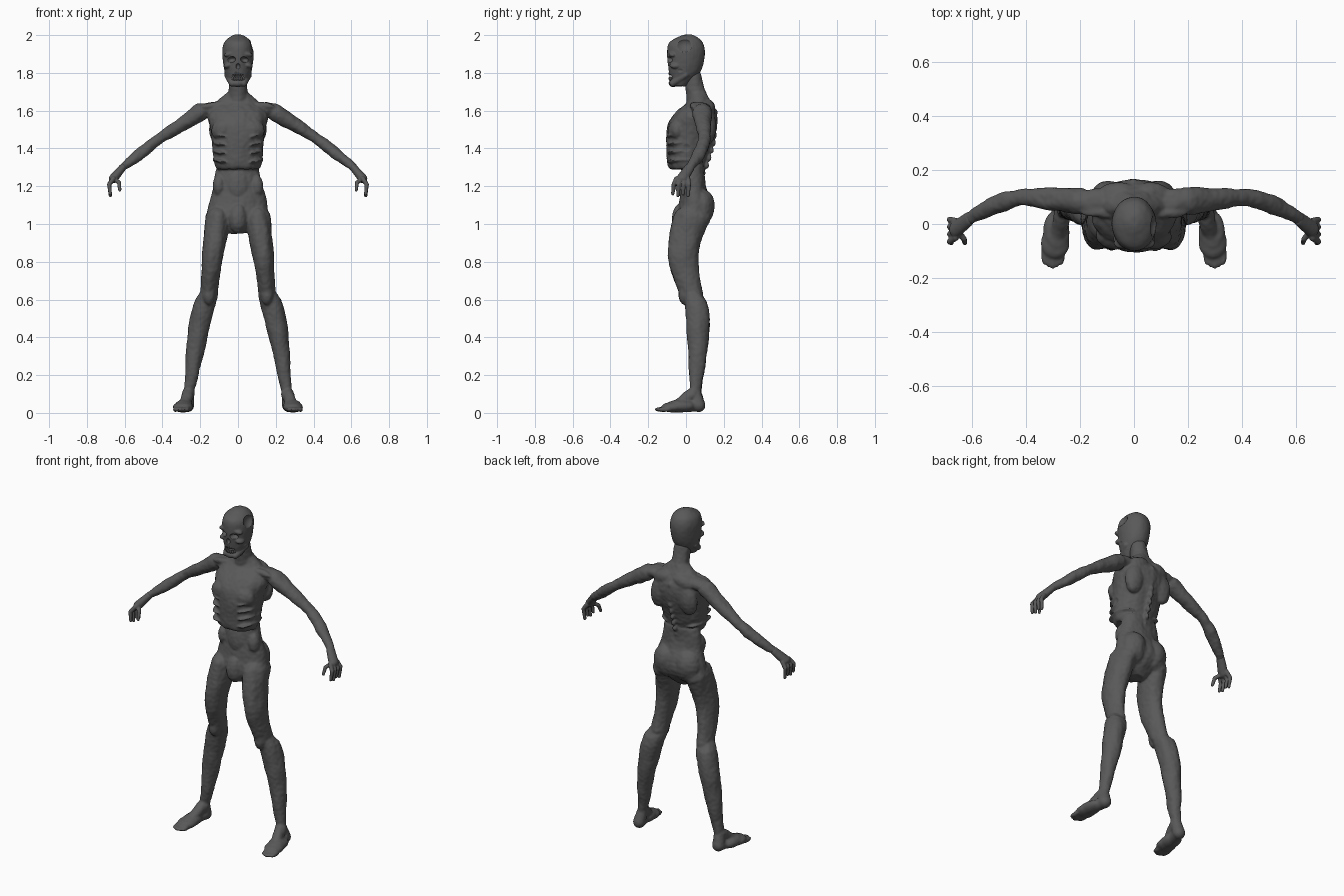
import bpy, bmesh, math
from mathutils import Vector, Matrix, noise

cube = bpy.data.objects.get("Cube")
if cube:
    bpy.data.objects.remove(cube)

skin = bpy.data.materials.new("dark grey flesh")
skin.use_nodes = True
grey = (0.1, 0.1, 0.1, 1)
skin.diffuse_color = grey
skin.node_tree.nodes["Principled BSDF"].inputs["Base Color"].default_value = grey


def blob(bm, centre, size, tilt=0):
    """Ellipsoid, tilted in the frontal plane."""
    matrix = (Matrix.Translation(centre) @ Matrix.Rotation(tilt, 4, "Y")
              @ Matrix.Diagonal((*size, 1)))
    bmesh.ops.create_uvsphere(bm, u_segments=20, v_segments=12, radius=1, matrix=matrix)


def skin_rings(bm, rings):
    """Close a stack of equal point rings into a solid."""
    loops = [[bm.verts.new(point) for point in ring] for ring in rings]
    for lower, upper in zip(loops, loops[1:]):
        for k in range(len(lower)):
            bm.faces.new((lower[k - 1], lower[k], upper[k], upper[k - 1]))
    bm.faces.new(loops[0])
    bm.faces.new(loops[-1])


def ellipse(centre, wide, deep, sides=32):
    angles = [math.tau * k / sides for k in range(sides)]
    return [centre + wide * math.cos(a) + deep * math.sin(a) for a in angles]


def limb(bm, start, end, thick, thin, bulge=0, deep=1, bow=(0, 0, 0), peak=1):
    """Tapering limb with round ends; its muscle swells and bows along its length."""
    axis = (end - start).normalized()
    across = axis.cross(Vector((0, 1, 0))).normalized()
    back = across.cross(axis)
    rings = []
    steps = 14
    for k in range(steps + 1):
        t = k / steps
        swell = math.sin(math.pi * t ** peak)
        radius = thick + (thin - thick) * t + bulge * swell
        centre = start.lerp(end, t) + Vector(bow) * swell
        rings.append(ellipse(centre, across * radius, back * radius * deep))
    skin_rings(bm, rings)
    for joint, radius in ((start, thick), (end, thin)):
        blob(bm, joint, (radius, radius * deep, radius))


def trunk(bm, rows, steps=5):
    """Smooth upright form; each row is height, depth position, half width, half depth."""
    rows = [Vector(row) for row in rows]
    padded = [rows[0], *rows, rows[-1]]
    rings = []
    for before, low, high, after in zip(padded, padded[1:], padded[2:], padded[3:]):
        for k in range(steps + 1):
            t = k / steps
            ease = t * (1 - t) / 2
            row = low.lerp(high, t) + ease * ((1 - t) * (high - before - 2 * (high - low))
                                              - t * (after - low - 2 * (high - low)))
            if k or low is rows[0]:
                z, y, wide, deep = row
                rings.append(ellipse(Vector((0, y, z)), Vector((wide, 0, 0)), Vector((0, deep, 0))))
    skin_rings(bm, rings)


def mirror(bm):
    """Copy everything built so far to the other side."""
    copy = bmesh.ops.duplicate(bm, geom=bm.verts[:] + bm.edges[:] + bm.faces[:])
    for item in copy["geom"]:
        if isinstance(item, bmesh.types.BMVert):
            item.co.x = -item.co.x


def make_object(name, bm):
    bmesh.ops.recalc_face_normals(bm, faces=bm.faces)
    mesh = bpy.data.meshes.new(name)
    bm.to_mesh(mesh)
    bm.free()
    mesh.materials.append(skin)
    mesh.shade_smooth()
    ob = bpy.data.objects.new(name, mesh)
    bpy.context.collection.objects.link(ob)
    return ob


def fuse(ob, voxel, softness, gnarl, cutter=None):
    """Merge the volumes, carve the hollows, soften, then roughen the flesh."""
    remesh = ob.modifiers.new("fuse", "REMESH")
    remesh.mode, remesh.voxel_size = "VOXEL", voxel
    if cutter:
        carve = ob.modifiers.new("carve", "BOOLEAN")
        carve.operation, carve.object, carve.solver = "DIFFERENCE", cutter, "EXACT"
    soften = ob.modifiers.new("soften", "SMOOTH")
    soften.factor, soften.iterations = 0.5, softness
    bpy.context.view_layer.update()
    mesh = bpy.data.meshes.new_from_object(ob.evaluated_get(bpy.context.evaluated_depsgraph_get()))
    ob.modifiers.clear()
    ob.data = mesh
    mesh.materials.clear()
    mesh.materials.append(skin)
    normals = [vert.normal.copy() for vert in mesh.vertices]
    for vert, normal in zip(mesh.vertices, normals):
        point = vert.co.copy()
        rough = noise.noise(point * Vector((20, 20, 10))) + noise.noise(point * 50) / 3
        vert.co = point + normal * rough * gnarl * min(1, point.z * 10)
    mesh.shade_smooth()
    if cutter:
        bpy.data.objects.remove(cutter)


# Landmarks of the left side
hip = Vector((.105, .03, 1.03))
knee = Vector((.155, .03, .63))
ankle = Vector((.262, .05, .1))
heel = Vector((.268, .068, .04))
ball = Vector((.292, -.07, .03))
shoulder = Vector((.2, .085, 1.59))
elbow = Vector((.42, .1, 1.45))
wrist = Vector((.61, .02, 1.3))
palm = Vector((.66, -.02, 1.24))

# Leg, kneecap and foot
body = bmesh.new()
limb(body, hip, knee, .068, .043, deep=1.45, bow=(.003, -.045, 0))
limb(body, knee, ankle, .046, .026, bulge=.016, deep=1.1, bow=(.015, .028, 0), peak=.55)
blob(body, knee + Vector((0, -.035, 0)), (.035, .035, .06))
limb(body, ankle, heel, .03, .036)
limb(body, heel, ball, .034, .026)
limb(body, ankle + Vector((0, -.01, 0)), ball, .034, .025)
blob(body, (.288, -.03, .036), (.05, .08, .034))
blob(body, ball, (.054, .06, .028))
for k in range(5):
    blob(body, (.268 + .016 * k, -.13 + .008 * abs(k - 2), .018), (.012, .04, .013))

# Arm
limb(body, shoulder, elbow, .047, .027, deep=1.1)
limb(body, elbow, wrist, .028, .021, bulge=.006, deep=1.1, bow=(0, .01, 0))

# Chest muscle, shoulder blade, nape, collar bone, shoulder slope, buttock, hip bone
blob(body, (.07, -.045, 1.5), (.07, .05, .06), .2)
blob(body, (.09, .115, 1.52), (.06, .045, .1), -.2)
blob(body, (.06, .1, 1.61), (.08, .055, .05), .2)
blob(body, (.1, .04, 1.63), (.1, .02, .02), .1)
blob(body, (.14, .08, 1.61), (.1, .05, .035), .1)
blob(body, (.07, .08, 1.09), (.08, .07, .1))
blob(body, (.1, .015, 1.2), (.034, .04, .06))
for k in range(4):
    blob(body, (.08, -.005, 1.33 + .045 * k), (.056, .098, .013), -.2)
mirror(body)

# Pelvis, belly, ribcage, neck and spine
trunk(body, [(.95, .02, .04, .04), (1.03, .04, .15, .09), (1.1, .05, .156, .09),
             (1.2, .04, .132, .065), (1.31, .04, .11, .06)])
blob(body, (0, -.025, 1.03), (.05, .05, .08))
blob(body, (0, 0, 1.2), (.06, .04, .1))
trunk(body, [(1.29, 0, .11, .085), (1.33, 0, .126, .1), (1.5, .03, .146, .132),
             (1.58, .05, .16, .115), (1.65, .07, .11, .06), (1.7, .06, .05, .045)])
limb(body, Vector((0, .07, 1.6)), Vector((0, .035, 1.78)), .066, .048, bulge=-.006)
for k in range(10):
    blob(body, (0, .155 - .0013 * (k - 1) ** 2, 1.59 - .04 * k), (.014, .014, .019))

# Wounds in the flank and back
wounds = bmesh.new()
blob(wounds, (.155, 0, 1.4), (.03, .035, .03))
blob(wounds, (.08, .155, 1.4), (.035, .035, .05), .4)
fuse(make_object("body", body), .0055, 9, .005, make_object("body_cutter", wounds))

# Hands: palm, curled fingers and thumb
hands = bmesh.new()
limb(hands, wrist, palm, .02, .024, deep=1.3)
for k in range(4):
    root = palm + Vector((0, .03 - .02 * k, 0))
    bend = root + Vector((.022, .006 - .007 * k, -.03))
    limb(hands, root, bend, .013, .011)
    limb(hands, bend, bend + Vector((-.006, -.005, -.06 + .01 * (k % 2))), .011, .009)
bend = palm + Vector((-.03, -.035, -.02))
limb(hands, palm, bend, .014, .011)
limb(hands, bend, bend + Vector((-.004, -.015, -.04)), .011, .009)
mirror(hands)
fuse(make_object("hands", hands), .004, 3, .001)

# Head: brow, cheekbone and jaw, then skull and chin
head = bmesh.new()
blob(head, (.04, -.07, 1.9), (.038, .022, .014), .2)
blob(head, (.052, -.055, 1.84), (.026, .032, .016), .3)
limb(head, Vector((.058, .0, 1.79)), Vector((.03, -.07, 1.745)), .016, .018)
mirror(head)
trunk(head, [(1.73, -.035, .04, .04), (1.8, -.008, .07, .082), (1.9, 0, .083, .1),
             (1.96, 0, .073, .09), (1.99, .01, .042, .05), (2.002, .01, .016, .02)])
blob(head, (0, -.068, 1.745), (.035, .025, .02))

# Eye sockets and sunken cheeks, then nose hole, open mouth and broken skull
hollows = bmesh.new()
blob(hollows, (.036, -.095, 1.87), (.024, .035, .016), .2)
blob(hollows, (.08, -.04, 1.81), (.016, .03, .016))
mirror(hollows)
blob(hollows, (0, -.1, 1.835), (.012, .025, .016))
blob(hollows, (0, -.09, 1.782), (.045, .025, .013))
blob(hollows, (.084, -.01, 1.945), (.028, .045, .038), -.4)
fuse(make_object("head", head), .0045, 3, .002, make_object("head_cutter", hollows))

# Teeth: two curved rows
teeth = bmesh.new()
for height in (1.77, 1.797):
    for k in range(-5, 6):
        turn = k / 5
        blob(teeth, (.05 * math.sin(turn), -.01 - .076 * math.cos(turn), height),
             (.006, .006, .011))
make_object("teeth", teeth)
